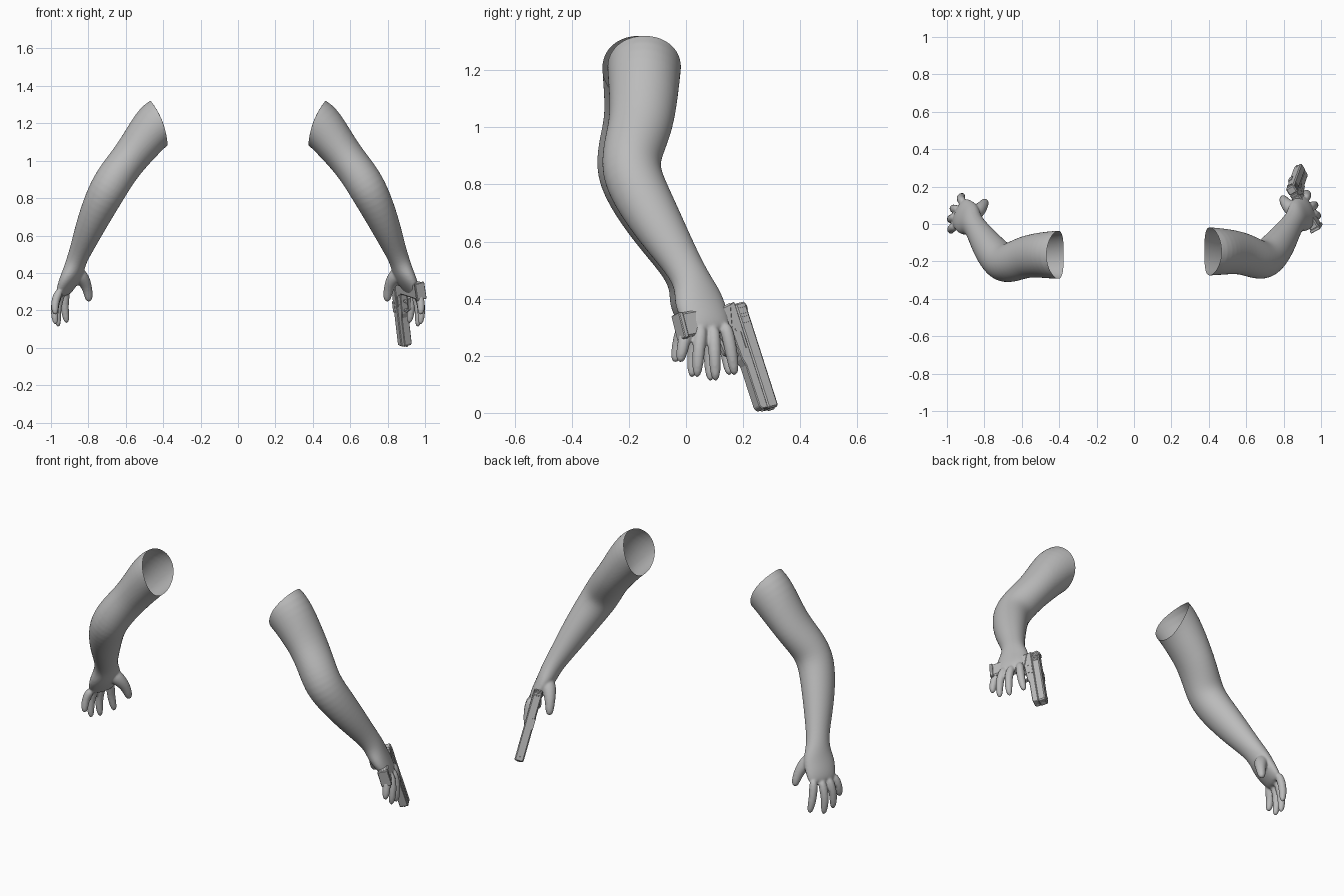
import bpy, bmesh, math
from mathutils import Vector, Matrix

if "Cube" in bpy.data.objects:
    bpy.data.objects.remove(bpy.data.objects["Cube"])

grey = bpy.data.materials.new("plain_grey")
grey.use_nodes = True
grey.diffuse_color = (0.5, 0.5, 0.5, 1)
grey.node_tree.nodes["Principled BSDF"].inputs["Base Color"].default_value = (0.5, 0.5, 0.5, 1)

SIDES = 12


def finish(name, bm, smooth_angle=None):
    bmesh.ops.recalc_face_normals(bm, faces=bm.faces)
    mesh = bpy.data.meshes.new(name)
    bm.to_mesh(mesh)
    bm.free()
    obj = bpy.data.objects.new(name, mesh)
    bpy.context.collection.objects.link(obj)
    mesh.materials.append(grey)
    if smooth_angle:
        bpy.ops.object.select_all(action="DESELECT")
        obj.select_set(True)
        bpy.context.view_layer.objects.active = obj
        bpy.ops.object.shade_smooth_by_angle(angle=math.radians(smooth_angle))
    return obj


def loft(bm, rings, shift, mirror):
    """Closed tube through rings of (x, y, z, half width, half depth)."""
    centres = [Vector(r[:3]) for r in rings]
    loops = []
    for i, (c, r) in enumerate(zip(centres, rings)):
        t = centres[min(i + 1, len(rings) - 1)] - centres[max(i - 1, 0)]
        t.normalize()
        # Below the forearm the width direction twists inward
        u = Vector((-.4 * min(1, max(0, (.55 - c.z) / .15)), 1, 0))
        u -= t * u.dot(t)
        u.normalize()
        v = t.cross(u)
        loop = []
        for k in range(SIDES):
            a = math.tau * k / SIDES
            p = c + (u * math.cos(a) * r[3] + v * math.sin(a) * r[4]) / 0.955
            loop.append(bm.verts.new((p.x * mirror, p.y + shift, p.z)))
        loops.append(loop)
    for a, b in zip(loops, loops[1:]):
        for k in range(SIDES):
            n = (k + 1) % SIDES
            bm.faces.new((a[k], a[n], b[n], b[k]))
    bm.faces.new(loops[-1])
    bm.faces.new(loops[0])


def digit(bm, points, radii, shift, mirror):
    loft(bm, [(*p, r, r) for p, r in zip(points, radii)], shift, mirror)


# Upper arm, elbow, forearm, wrist and palm
ARM = [(.33, -.153, 1.25, .13, .125), (.43, -.157, 1.21, .13, .128),
       (.503, -.158, 1.113, .12, .11), (.579, -.166, 1.014, .112, .097),
       (.645, -.194, .93, .106, .099), (.697, -.208, .845, .104, .1),
       (.749, -.157, .742, .099, .09), (.8, -.087, .624, .084, .075),
       (.837, -.027, .53, .068, .06), (.864, .01, .465, .066, .053),
       (.878, .028, .415, .085, .051), (.897, .042, .37, .093, .046),
       (.922, .065, .32, .085, .036), (.94, .075, .28, .075, .022)]
FINGERS = [[(.95, 0, .31), (.982, -.018, .25), (.977, -.032, .172)],
           [(.95, .045, .31), (.986, .035, .23), (.975, .028, .118)],
           [(.935, .085, .31), (.972, .09, .22), (.96, .094, .105)],
           [(.915, .125, .32), (.932, .147, .23), (.914, .162, .125)]]
THUMB = [(.875, .05, .41), (.828, .08, .37), (.803, .112, .315), (.795, .132, .242)]
CUFF, CUFF_NORMAL = Vector((.425, -.157, 1.21)), Vector((.93, 0, -.36)).normalized()


def fused(obj):
    """Rounds and fuses the overlapping parts, and returns them as one bmesh."""
    obj.modifiers.new("subdivision", "SUBSURF").levels = 2
    remesh = obj.modifiers.new("fuse", "REMESH")
    remesh.mode = "VOXEL"
    remesh.voxel_size = .006
    relax = obj.modifiers.new("relax", "SMOOTH")
    relax.factor, relax.iterations = .5, 4
    graph = bpy.context.evaluated_depsgraph_get()
    bm = bmesh.new()
    bm.from_object(obj, graph)
    bpy.data.objects.remove(obj)
    return bm


for side, mirror, shift in (("left", 1, .01), ("right", -1, -.008)):
    bm = bmesh.new()
    loft(bm, ARM, shift, mirror)
    for f in FINGERS:
        digit(bm, f, (.025, .022, .018), shift, mirror)
    digit(bm, THUMB, (.045, .038, .026, .02), shift, mirror)
    bm = fused(finish(side + "_arm_blank", bm))

    # Cut the upper end open, then bow its rim
    flip = Vector((mirror, 1, 1))
    centre, normal = CUFF * flip + Vector((0, shift, 0)), CUFF_NORMAL * flip
    bmesh.ops.bisect_plane(bm, geom=bm.verts[:] + bm.edges[:] + bm.faces[:], plane_co=centre,
                           plane_no=normal, clear_inner=True)
    for v in bm.verts:
        fade = max(0, 1 - (v.co - centre).dot(normal) / .15)
        v.co -= normal * .02 * fade * ((v.co.y - centre.y) / .13) ** 2
    finish(side + "_arm", bm, 180)

# Pistol frame: first axis runs to the muzzle, second runs down the grip
along = Vector((.043, .117, -.366)).normalized()
down = Vector((.115, -.2, -.02))
down = (down - along * down.dot(along)).normalized()
across = along.cross(down)
PISTOL = Matrix((along, down, across)).transposed().to_4x4()
PISTOL.translation = (.831, .197, .386)


def prism(name, profile, half, offset=0, bevel=.003):
    """Extruded side profile in the pistol's own axes."""
    bm = bmesh.new()
    low, high = [[bm.verts.new((s, d, offset + z)) for s, d in profile] for z in (-half, half)]
    bm.faces.new(low)
    bm.faces.new(high)
    for k in range(len(profile)):
        n = (k + 1) % len(profile)
        bm.faces.new((low[k], low[n], high[n], high[k]))
    bmesh.ops.transform(bm, matrix=PISTOL, verts=bm.verts)
    obj = finish(name, bm)
    if bevel:
        mod = obj.modifiers.new("bevel", "BEVEL")
        mod.width, mod.segments = bevel, 1
    return obj


def box(name, s0, s1, d0, d1, half, offset=0, bevel=0):
    return prism(name, [(s0, d0), (s1, d0), (s1, d1), (s0, d1)], half, offset, bevel)


def rod(name, s, d, radius, depth, matrix):
    bm = bmesh.new()
    bmesh.ops.create_cone(bm, cap_ends=True, segments=16, radius1=radius, radius2=radius,
                          depth=depth, matrix=PISTOL @ Matrix.Translation((s, d, 0)) @ matrix)
    return finish(name, bm, 40)


box("pistol_slide", 0, .388, 0, .044, .025, bevel=.006)
prism("pistol_frame", [(-.008, .042), (.384, .042), (.384, .065), (.372, .075), (.22, .076),
                       (.195, .084), (.08, .09), (.0, .07)], .0225)
prism("pistol_grip", [(-.008, .055), (.085, .08), (.08, .13), (.074, .272),
                      (-.015, .266), (-.008, .14), (0, .1)], .025, bevel=.007)
prism("magazine_base", [(-.016, .26), (.078, .266), (.076, .284), (-.018, .277)], .029)

# Trigger guard bars and trigger
guard = [(.175, .08), (.178, .11), (.16, .132), (.1, .138), (.07, .13)]
for i, ((s0, d0), (s1, d1)) in enumerate(zip(guard, guard[1:])):
    edge = Vector((s1 - s0, d1 - d0)).normalized()
    ns, nd = -edge.y * .005, edge.x * .005
    prism(f"trigger_guard_{i}", [(s0 + ns, d0 + nd), (s1 + ns, d1 + nd),
                                 (s1 - ns, d1 - nd), (s0 - ns, d0 - nd)], .009, bevel=0)
prism("trigger", [(.118, .085), (.132, .085), (.13, .105), (.136, .124), (.128, .125), (.118, .105)],
      .005, bevel=0)

# Sights, grooves, ejection port, pins and muzzle
box("rear_sight", .012, .03, -.006, .002, .014)
box("front_sight", .36, .373, -.006, .002, .004)
for face in (-1, 1):
    for i in range(6):
        box(f"slide_rib_{i}", .014 + i * .011, .019 + i * .011, .007, .038, .0012, face * .0255)
    box("slide_stop", .1, .16, .047, .056, .002, face * .0235)
box("ejection_port", .14, .2, -.002, .02, .011, .0155)
for s, d in ((.09, .07), (.145, .07)):
    rod("frame_pin", s, d, .005, .048, Matrix())
rod("barrel", .384, .02, .012, .016, Matrix.Rotation(math.pi / 2, 4, "Y"))
rod("guide_rod", .382, .055, .006, .014, Matrix.Rotation(math.pi / 2, 4, "Y"))
